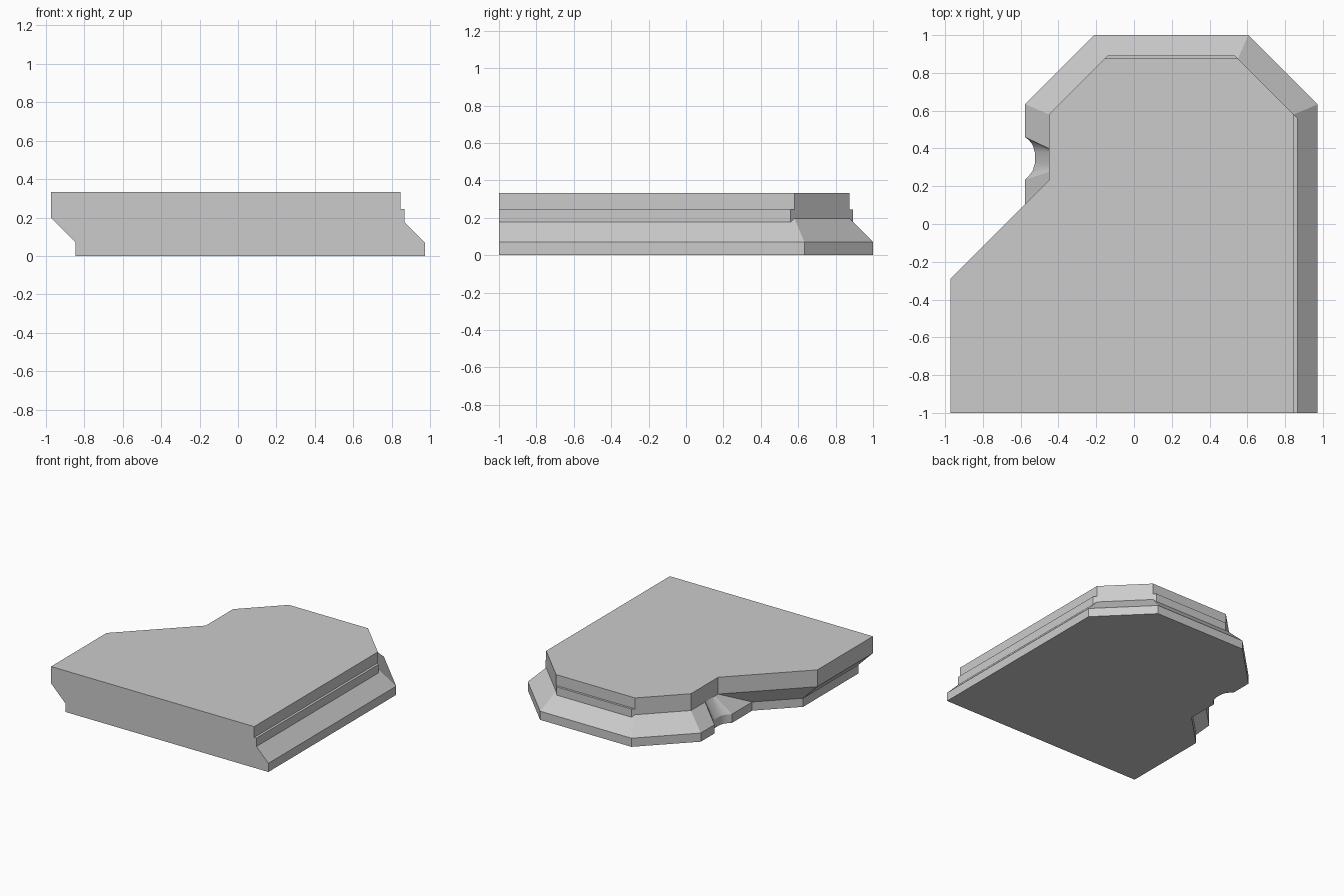
import bpy
import bmesh

cube = bpy.data.objects.get("Cube")
if cube:
    bpy.data.objects.remove(cube, do_unlink=True)

# Single stone colour
stone = bpy.data.materials.new("stone grey")
stone.use_nodes = True
colour = (0.6, 0.6, 0.6, 1)
stone.diffuse_color = colour
stone.node_tree.nodes["Principled BSDF"].inputs["Base Color"].default_value = colour


def loft(name, levels):
    """Stack matching outlines, each given as (outline, height), into a closed solid."""
    bm = bmesh.new()
    rings = [[bm.verts.new((x, y, z)) for x, y in outline] for outline, z in levels]
    for low, high in zip(rings, rings[1:]):
        for i in range(len(low)):
            j = (i + 1) % len(low)
            bm.faces.new((low[i], low[j], high[j], high[i]))
    bm.faces.new(rings[0][::-1])
    bm.faces.new(rings[-1])
    bmesh.ops.recalc_face_normals(bm, faces=bm.faces)
    mesh = bpy.data.meshes.new(name)
    bm.to_mesh(mesh)
    bm.free()
    mesh.materials.append(stone)
    obj = bpy.data.objects.new(name, mesh)
    bpy.context.collection.objects.link(obj)
    return obj


# Outline corners, as matching (foot, slab) pairs; the notch sits in the side edge
FOOT_SIDE, SLAB_SIDE = -0.577, -0.45
before_notch = [
    ((0.972, -1), (0.845, -1)),
    ((0.972, 0.633), (0.845, 0.58)),
    ((0.605, 1), (0.55, 0.875)),
    ((-0.212, 1), (-0.157, 0.875)),
    ((FOOT_SIDE, 0.635), (SLAB_SIDE, 0.58)),
]
after_notch = [
    ((FOOT_SIDE, -0.022), (SLAB_SIDE, 0.232)),
    ((-0.845, -0.29), (-0.972, -0.29)),
    ((-0.845, -1), (-0.972, -1)),
]

# Scalloped notch: depth into the foot, y along the foot, y along the slab
scallop = [(0, 0.46, 0.40), (0.02, 0.445, 0.395), (0.04, 0.42, 0.39),
           (0.052, 0.38, 0.38), (0.052, 0.32, 0.31), (0.04, 0.28, 0.295),
           (0.02, 0.255, 0.285), (0, 0.235, 0.275)]
notch = [((FOOT_SIDE + d, yf), (SLAB_SIDE, ys)) for d, yf, ys in scallop]

pairs = before_notch + notch + after_notch
foot = [p[0] for p in pairs]
slab = [p[1] for p in pairs]
body = loft("ledge_body", [(foot, 0), (foot, 0.07), (slab, 0.197), (slab, 0.333)])

# Narrow ledges under the slab rim, trimmed in line with the angled corners
side_lip = [(0.8, -1), (0.865, -1), (0.865, 0.56), (0.845, 0.58), (0.8, 0.58)]
back_lip = [(0.55, 0.82), (0.55, 0.875), (0.532, 0.893), (-0.139, 0.893),
            (-0.157, 0.875), (-0.157, 0.82)]
for name, outline in (("side_lip", side_lip), ("back_lip", back_lip)):
    loft(name, [(outline, 0.165), (outline, 0.245)])

# Soft shading inside the notch only
bpy.context.view_layer.objects.active = body
body.select_set(True)
bpy.ops.object.shade_smooth_by_angle(angle=0.5)
